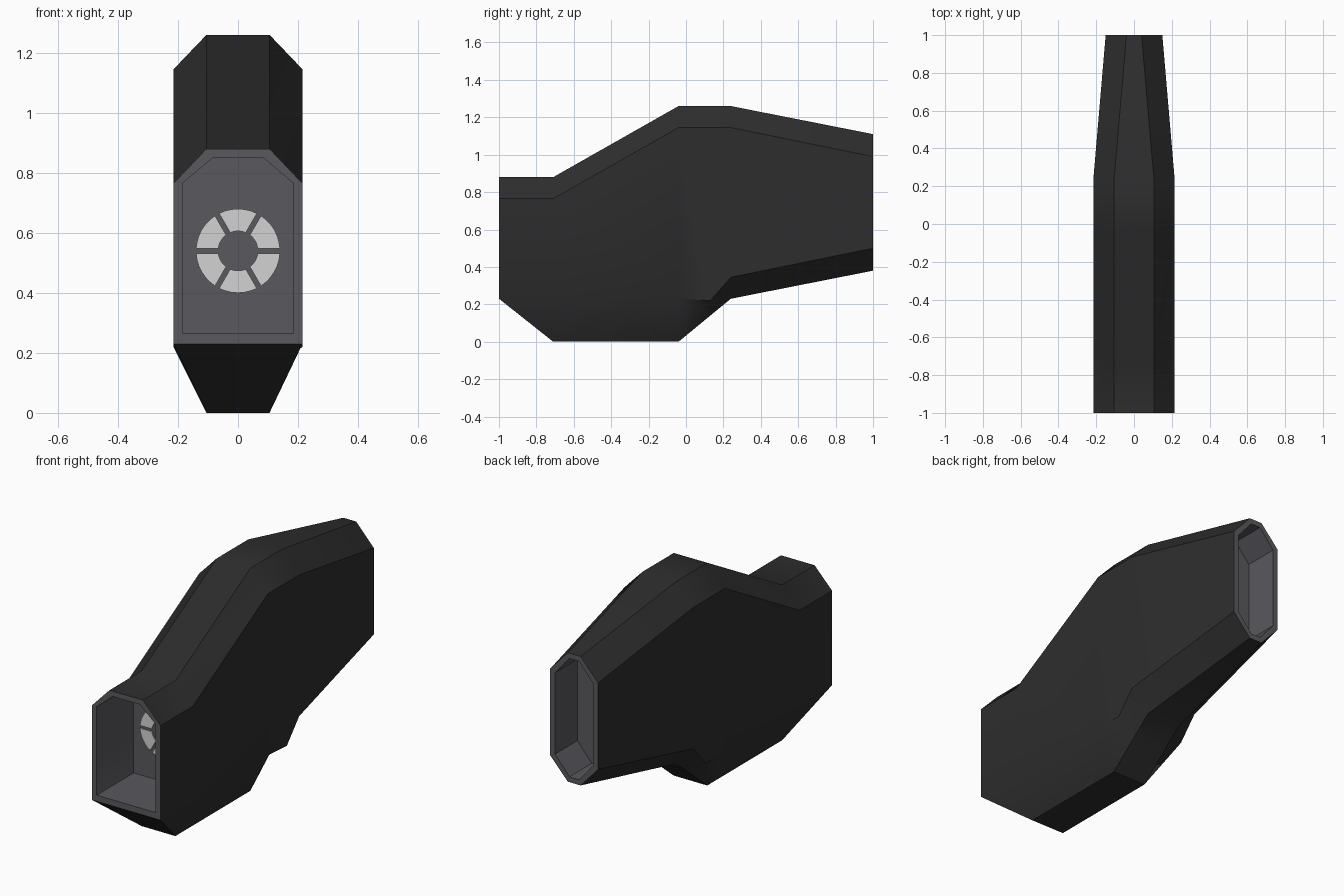
import bpy, bmesh, math

if "Cube" in bpy.data.objects:
    bpy.data.objects.remove(bpy.data.objects["Cube"])

def material(name, rgb):
    m = bpy.data.materials.new(name)
    m.diffuse_color = (*rgb, 1)
    m.use_nodes = True
    m.node_tree.nodes["Principled BSDF"].inputs["Base Color"].default_value = m.diffuse_color
    return m

BLACK = material("housing_black", (0.027, 0.027, 0.027))
GREY = material("lining_grey", (0.10, 0.098, 0.11))
LIGHT = material("blade_light_grey", (0.65, 0.65, 0.65))

def finish(bm, name, mats):
    bmesh.ops.recalc_face_normals(bm, faces=bm.faces)
    me = bpy.data.meshes.new(name)
    bm.to_mesh(me)
    bm.free()
    for m in mats:
        me.materials.append(m)
    ob = bpy.data.objects.new(name, me)
    bpy.context.collection.objects.link(ob)
    return ob

def ring(bm, y, half):
    # mirrored cross-section: right side top to bottom, left side back up
    pts = half + [(-x, z) for x, z in reversed(half)]
    return [bm.verts.new((x, y, z)) for x, z in pts]

# Housing: outer sections (top edge, shoulder, lower side, bottom edge)
front_mouth = [(0.184 - 0.1, 0.85), (0.185, 0.765), (0.185, 0.267), (0.184, 0.265)]
rear_mouth = [(0.03, 1.08), (0.12, 0.975), (0.12, 0.515), (0.03, 0.41)]
FRONT_WALL, REAR_WALL = -0.67, 0.80
loft = [
    (FRONT_WALL, front_mouth),
    (-1.0, front_mouth),
    (-1.0, [(0.105, 0.88), (0.215, 0.765), (0.215, 0.231), (0.214, 0.23)]),
    (-0.71, [(0.105, 0.88), (0.215, 0.765), (0.215, 0.23), (0.105, 0.0)]),
    (-0.04, [(0.105, 1.26), (0.215, 1.145), (0.215, 0.23), (0.105, 0.0)]),
    (0.13, [(0.105, 1.26), (0.215, 1.145), (0.215, 0.22), (0.105, 0.14)]),
    (0.24, [(0.105, 1.26), (0.215, 1.145), (0.215, 0.345), (0.105, 0.23)]),
    (1.0, [(0.04, 1.11), (0.15, 0.99), (0.15, 0.50), (0.04, 0.38)]),
    (1.0, rear_mouth),
    (REAR_WALL, rear_mouth),
]
bm = bmesh.new()
rings = [ring(bm, y, half) for y, half in loft]
last = len(rings) - 2
for i, (a, b) in enumerate(zip(rings, rings[1:])):
    for k in range(8):
        j = (k + 1) % 8
        f = bm.faces.new((a[k], a[j], b[j], b[k]))
        # rims and tunnels are grey, the outer skin is black
        f.material_index = 1 if i < 2 or i > last - 2 else 0
for end in (rings[0], rings[-1]):
    bm.faces.new(end).material_index = 1
housing = finish(bm, "housing", [BLACK, GREY])
bpy.context.view_layer.objects.active = housing
housing.select_set(True)
bpy.ops.object.shade_smooth_by_angle(angle=math.radians(30))

# Six thin vent segments on the front inner wall
def arc(radius, start, end, gap, steps=6):
    trim = math.asin(gap / radius)
    a0, a1 = start + trim, end - trim
    return [(radius * math.cos(a0 + (a1 - a0) * s / steps),
             radius * math.sin(a0 + (a1 - a0) * s / steps)) for s in range(steps + 1)]

bm = bmesh.new()
for n in range(6):
    s, e = n * math.pi / 3, (n + 1) * math.pi / 3
    outline = arc(0.14, s, e, 0.008) + arc(0.066, s, e, 0.008)[::-1]
    back = [bm.verts.new((x, FRONT_WALL - 0.001, z + 0.54)) for x, z in outline]
    face = [bm.verts.new((x, FRONT_WALL - 0.007, z + 0.54)) for x, z in outline]
    bm.faces.new(back)
    bm.faces.new(face)
    for k in range(len(back)):
        j = (k + 1) % len(back)
        bm.faces.new((back[k], back[j], face[j], face[k]))
finish(bm, "vent_segments", [LIGHT])
